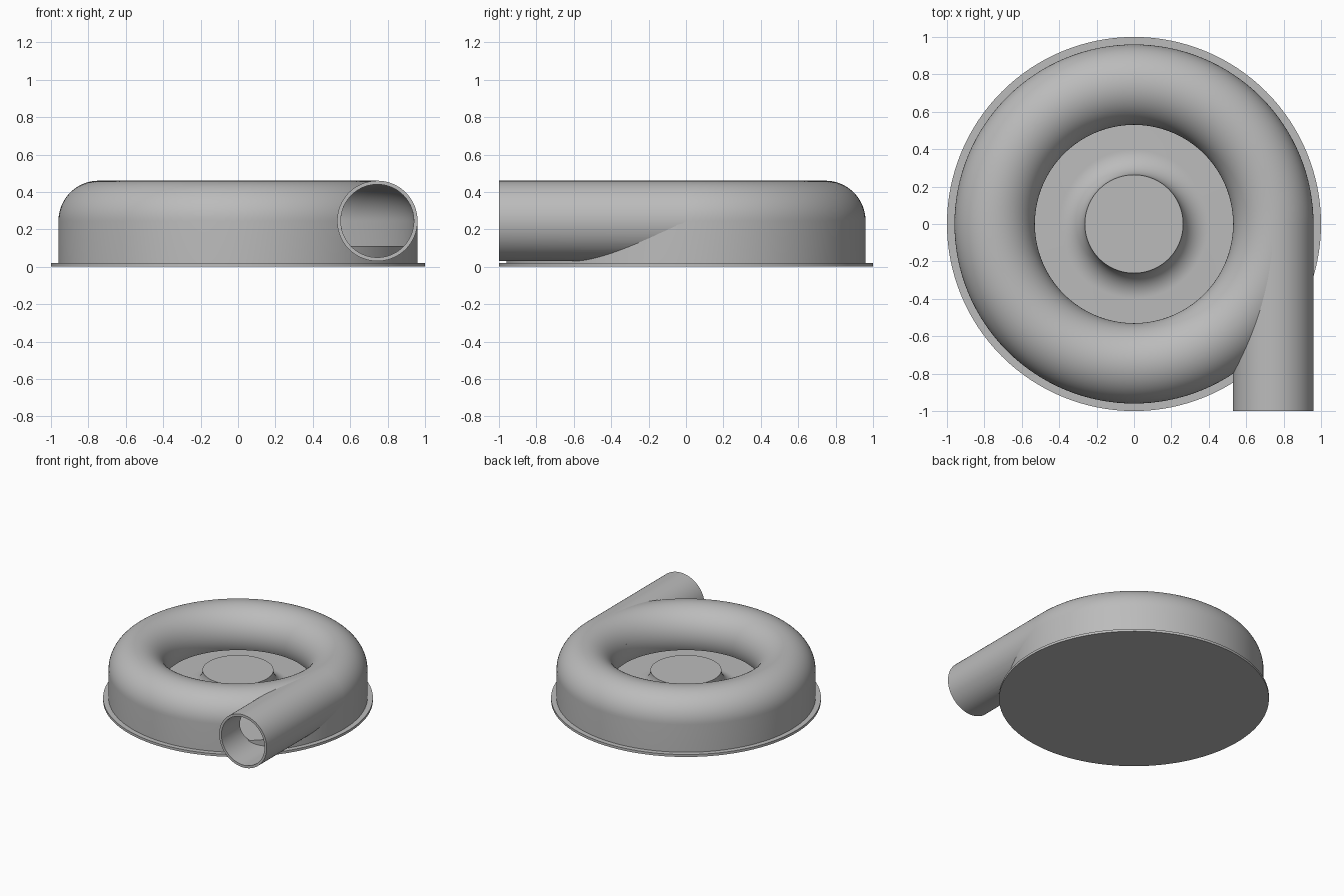
import bpy, bmesh, math
from mathutils import Matrix, Vector

if "Cube" in bpy.data.objects:
    bpy.data.objects.remove(bpy.data.objects["Cube"], do_unlink=True)

TUBE_R, TUBE_Z, RING_R, WALL = 0.215, 0.245, 0.745, 0.02
FLANGE_Z, FLOOR_Z, SKIRT_Z = 0.02, 0.11, 0.012
SEGMENTS = 128

metal = bpy.data.materials.new("plain grey metal")
metal.use_nodes = True
grey = (0.5, 0.5, 0.5, 1)
metal.diffuse_color = grey
metal.node_tree.nodes["Principled BSDF"].inputs["Base Color"].default_value = grey


def make_object(name, bm):
    bmesh.ops.recalc_face_normals(bm, faces=bm.faces)
    mesh = bpy.data.meshes.new(name)
    bm.to_mesh(mesh)
    bm.free()
    mesh.materials.append(metal)
    obj = bpy.data.objects.new(name, mesh)
    bpy.context.collection.objects.link(obj)
    return obj


def lathe(name, profile, closed=False):
    """Revolve (radius, height) points around the z axis."""
    bm = bmesh.new()
    verts = [bm.verts.new((r, 0, z)) for r, z in profile]
    pairs = list(zip(verts, verts[1:]))
    if closed:
        pairs.append((verts[-1], verts[0]))
    edges = [bm.edges.new(p) for p in pairs]
    bmesh.ops.spin(bm, geom=verts + edges, cent=(0, 0, 0), axis=(0, 0, 1),
                   angle=math.tau, steps=SEGMENTS)
    bmesh.ops.remove_doubles(bm, verts=bm.verts, dist=0.0001)
    return make_object(name, bm)


def pipe(name, radius, y0, y1):
    """Solid cylinder along y through the outlet centre."""
    bm = bmesh.new()
    place = (Matrix.Translation(Vector((RING_R, (y0 + y1) / 2, TUBE_Z)))
             @ Matrix.Rotation(math.pi / 2, 4, 'X'))
    bmesh.ops.create_cone(bm, cap_ends=True, segments=96, radius1=radius,
                          radius2=radius, depth=y1 - y0, matrix=place)
    return make_object(name, bm)


def arc(radius, start, end, steps, r=RING_R, z=TUBE_Z):
    angles = [math.radians(start + (end - start) * i / steps) for i in range(steps + 1)]
    return [(r + radius * math.cos(a), z + radius * math.sin(a)) for a in angles]


def activate(obj):
    bpy.ops.object.select_all(action='DESELECT')
    obj.select_set(True)
    bpy.context.view_layer.objects.active = obj


def cut(obj, cutter):
    cutter.hide_render = True
    mod = obj.modifiers.new("cut", 'BOOLEAN')
    mod.operation = 'DIFFERENCE'
    mod.solver = 'EXACT'
    mod.object = cutter
    activate(obj)
    bpy.ops.object.modifier_apply(modifier=mod.name)


# Base flange
flange = lathe("base_flange", [(0, 0), (1, 0), (1, FLANGE_Z), (0, FLANGE_Z)])

# Volute shell: straight outer skirt, rounded top, inlet lip curling under
outer_r = RING_R + TUBE_R
inner = TUBE_R - WALL
shell_profile = [(outer_r, SKIRT_Z)] + arc(TUBE_R, 0, 206, 40)
shell_profile += arc(inner, 206, 0, 40) + [(outer_r - WALL, SKIRT_Z)]
shell = lathe("volute_shell", shell_profile, closed=True)

# Floor with a flared hub in the middle
hub_r, fillet = 0.263, TUBE_Z - FLOOR_Z
floor_r = outer_r - WALL / 2
floor_profile = [(0, TUBE_Z), (hub_r, TUBE_Z)]
floor_profile += arc(fillet, 180, 270, 16, r=hub_r + fillet)[1:]
floor_profile += [(floor_r, FLOOR_Z), (floor_r, SKIRT_Z), (0, SKIRT_Z)]
hub_floor = lathe("hub_floor", floor_profile)

# Tangential outlet pipe, opened through the shell
outlet = pipe("outlet_pipe", TUBE_R, -1, 0)
bore = pipe("bore_cutter", inner, -1.1, -0.005)
body = lathe("body_cutter", [(0, SKIRT_Z - 0.05), (floor_r, SKIRT_Z - 0.05)]
             + arc(TUBE_R - WALL / 2, 0, 180, 40) + [(0, TUBE_Z)])
cut(outlet, bore)
cut(outlet, body)
cut(shell, bore)
for helper in (bore, body):
    bpy.data.objects.remove(helper, do_unlink=True)

# Smooth curved walls, crisp rims
for part in (flange, shell, hub_floor, outlet):
    activate(part)
    bpy.ops.object.shade_smooth_by_angle(angle=math.radians(30))
